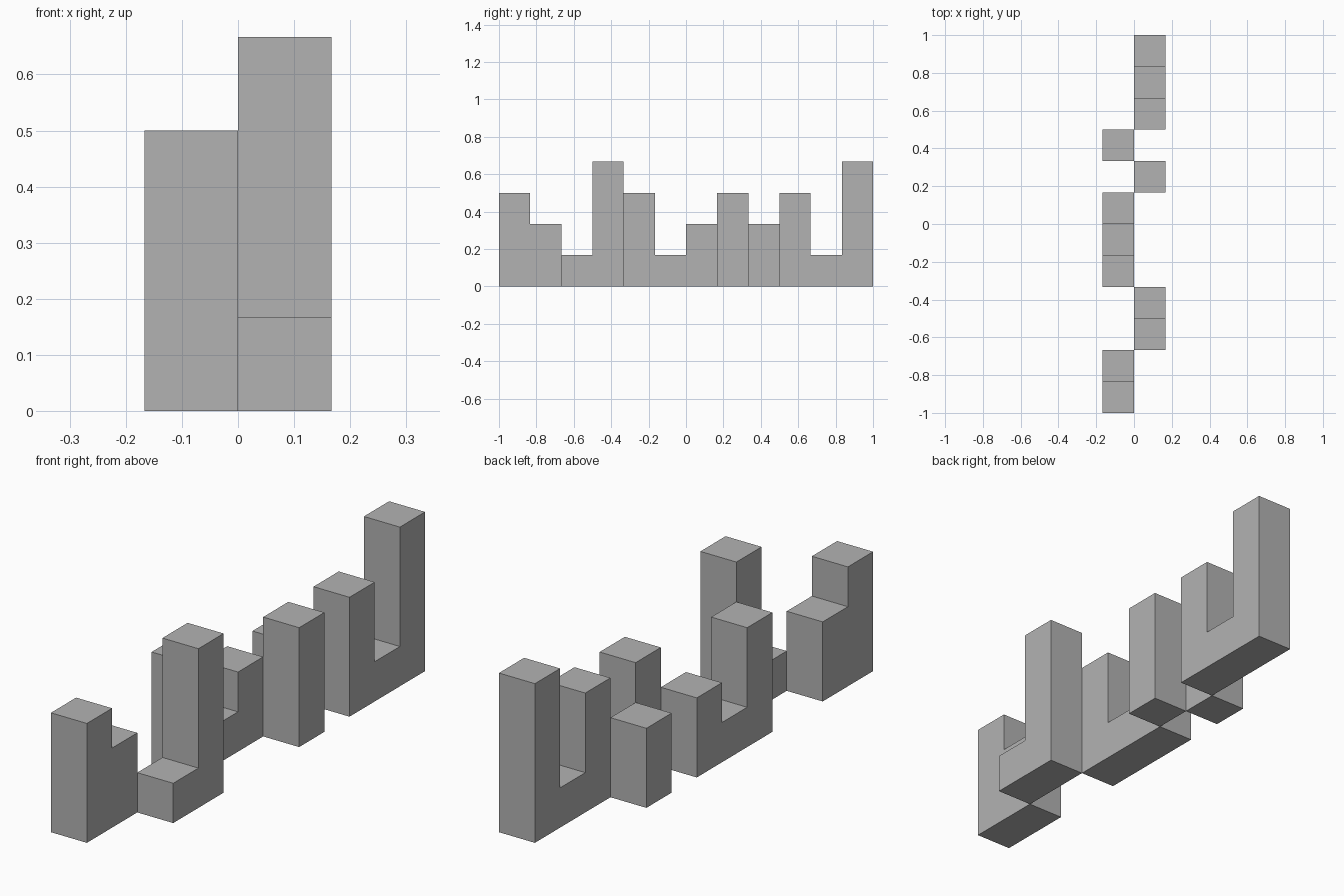
import bpy
import bmesh

if "Cube" in bpy.data.objects:
    bpy.data.objects.remove(bpy.data.objects["Cube"], do_unlink=True)

U = 1 / 6  # side of one square column

grey = bpy.data.materials.new("plain grey")
grey.use_nodes = True
colour = (0.45, 0.45, 0.45, 1)
grey.diffuse_color = colour
grey.node_tree.nodes["Principled BSDF"].inputs["Base Color"].default_value = colour


def stepped_block(name, side, start, heights):
    """Extrude a stepped skyline, one unit wide, on one side of the centre line."""
    outline = [(start, 0)]
    for i, h in enumerate(heights):
        outline += [(start + i, h), (start + i + 1, h)]
    outline.append((start + len(heights), 0))

    x0 = -U if side == "right" else 0
    bm = bmesh.new()
    verts = [bm.verts.new((x0, y * U - 1, z * U)) for y, z in outline]
    face = bm.faces.new(verts)
    ext = bmesh.ops.extrude_face_region(bm, geom=[face])
    moved = [v for v in ext["geom"] if isinstance(v, bmesh.types.BMVert)]
    bmesh.ops.translate(bm, verts=moved, vec=(U, 0, 0))
    bmesh.ops.recalc_face_normals(bm, faces=bm.faces)

    mesh = bpy.data.meshes.new(name)
    bm.to_mesh(mesh)
    bm.free()
    mesh.materials.append(grey)
    bpy.context.collection.objects.link(bpy.data.objects.new(name, mesh))


# Skyline blocks from front to back, alternating sides of the centre line
BLOCKS = [
    ("front_right_steps", "right", [3, 2]),
    ("front_left_tower", "left", [1, 4]),
    ("middle_right_steps", "right", [3, 1, 2]),
    ("middle_left_column", "left", [3]),
    ("rear_right_column", "right", [2]),
    ("rear_left_towers", "left", [3, 1, 4]),
]

start = 0
for name, side, heights in BLOCKS:
    stepped_block(name, side, start, heights)
    start += len(heights)
